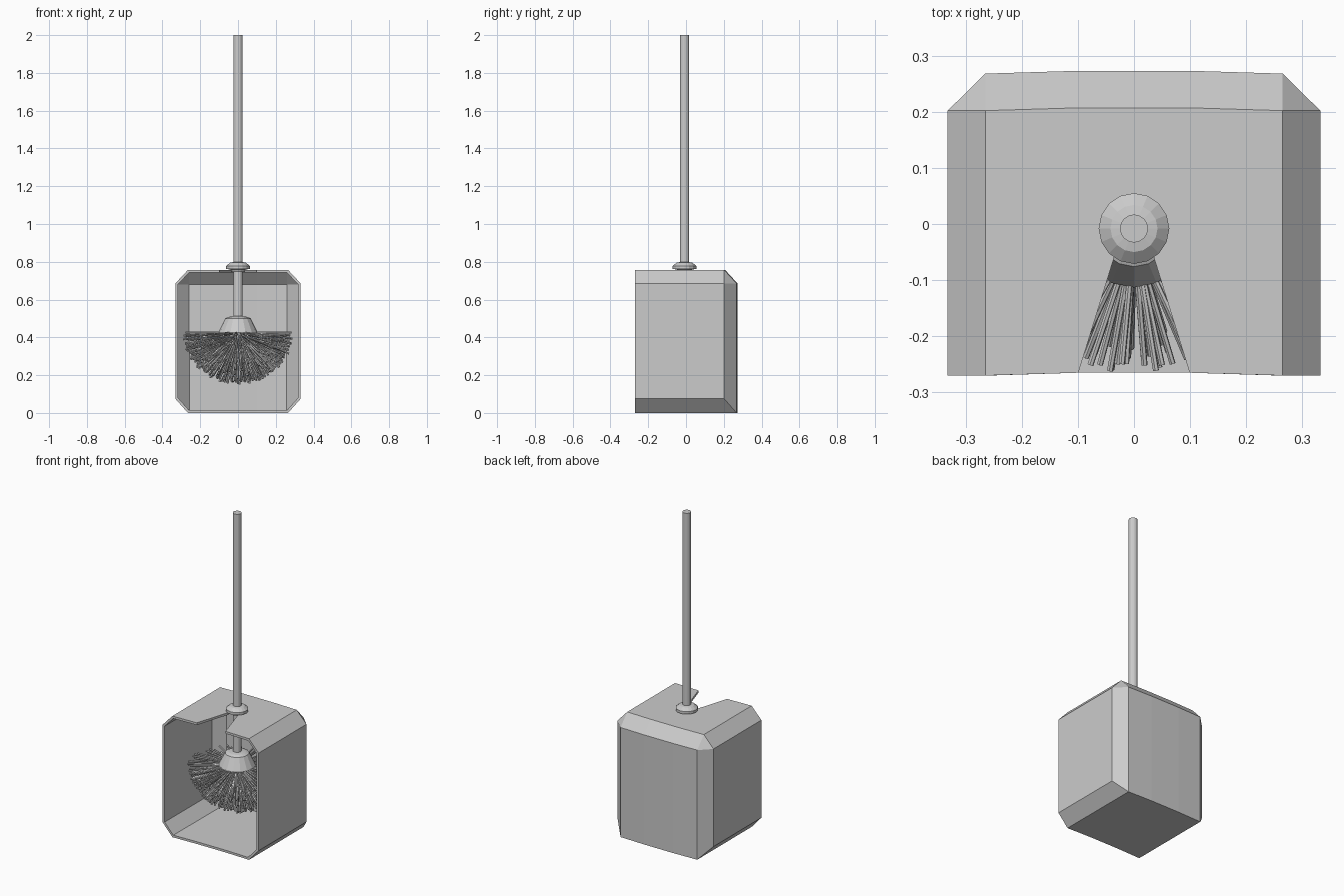
import bpy, bmesh, math, random
from mathutils import Vector

if "Cube" in bpy.data.objects:
    bpy.data.objects.remove(bpy.data.objects["Cube"])

random.seed(4)
ROD_Y = -0.008


def make_object(name, bm):
    bmesh.ops.recalc_face_normals(bm, faces=bm.faces[:])
    me = bpy.data.meshes.new(name)
    bm.to_mesh(me)
    bm.free()
    ob = bpy.data.objects.new(name, me)
    bpy.context.collection.objects.link(ob)
    return ob


def lathe(name, profile, sides=16):
    """Closed solid of revolution around the rod axis from (radius, z) points."""
    bm = bmesh.new()
    rings = [[bm.verts.new((r * math.cos(2 * math.pi * i / sides),
                            ROD_Y + r * math.sin(2 * math.pi * i / sides), z))
              for i in range(sides)] for r, z in profile]
    for a, b in zip(rings, rings[1:]):
        for i in range(sides):
            j = (i + 1) % sides
            bm.faces.new((a[i], a[j], b[j], b[i]))
    bm.faces.new(rings[0])
    bm.faces.new(rings[-1])
    return make_object(name, bm)


# Holder: open-fronted box with chamfered edges and slightly bowed panels
W, C, TOP = 0.332, 0.265, 0.757
xs = [-C, -0.1, 0.1, C]
bow = [0, 0.005, 0.005, 0]
bm = bmesh.new()


def row(y, z):
    return [bm.verts.new((x, y + b, z)) for x, b in zip(xs, bow)]


def sides(y, z):
    return [bm.verts.new((s * W, y, z)) for s in (-1, 1)]


top_f, top_b = row(-0.27, TOP), row(0.202, TOP)
back_t, bot_b = row(0.268, 0.685), row(0.268, 0)
bot_f = row(-0.27, 0)
up_f, up_b = sides(-0.27, 0.685), sides(0.202, 0.685)
lo_f, lo_b = sides(-0.27, 0.075), sides(0.202, 0.075)
for a, b in ((top_f, top_b), (top_b, back_t), (back_t, bot_b), (bot_b, bot_f)):
    for i in range(3):
        bm.faces.new((a[i], a[i + 1], b[i + 1], b[i]))
for s, e in ((0, 0), (1, 3)):
    bm.faces.new((top_f[e], top_b[e], up_b[s], up_f[s]))
    bm.faces.new((up_f[s], up_b[s], lo_b[s], lo_f[s]))
    bm.faces.new((lo_f[s], lo_b[s], bot_b[e], bot_f[e]))
    bm.faces.new((top_b[e], back_t[e], up_b[s]))
    bm.faces.new((up_b[s], back_t[e], bot_b[e], lo_b[s]))
holder = make_object("holder", bm)
shell = holder.modifiers.new("shell", 'SOLIDIFY')
shell.thickness = 0.014
shell.offset = -1
shell.use_even_offset = True

# Keyhole slot in the lid, flaring towards the front
outline = [(-0.11, -0.3), (0.11, -0.3), (0.034, -0.055)]
outline += [(0.034 * math.cos(a), ROD_Y + 0.034 * math.sin(a))
            for a in [math.pi * i / 8 for i in range(9)]]
outline.append((-0.034, -0.055))
bm = bmesh.new()
base = bm.faces.new([bm.verts.new((x, y, 0.72)) for x, y in outline])
ext = bmesh.ops.extrude_face_region(bm, geom=[base])
bmesh.ops.translate(bm, vec=(0, 0, 0.1),
                    verts=[g for g in ext["geom"] if isinstance(g, bmesh.types.BMVert)])
if base.is_valid is False:
    bmesh.ops.holes_fill(bm, edges=bm.edges[:])
cutter = make_object("slot_cutter", bm)
cut = holder.modifiers.new("slot", 'BOOLEAN')
cut.operation = 'DIFFERENCE'
cut.object = cutter
cut.solver = 'EXACT'
bpy.context.view_layer.objects.active = holder
for m in ("shell", "slot"):
    bpy.ops.object.modifier_apply(modifier=m)
bpy.data.objects.remove(cutter)

# Handle, collar resting on the lid, and brush head
lathe("handle", [(0.025, 0.45), (0.025, 2.0)])
lathe("collar", [(0.034, 0.745), (0.04, 0.759), (0.063, 0.762), (0.063, 0.778),
                 (0.042, 0.795), (0.025, 0.798)])
lathe("brush_head", [(0.03, 0.335), (0.07, 0.355), (0.095, 0.39), (0.105, 0.425),
                     (0.068, 0.5), (0.05, 0.508), (0.025, 0.512)])

# Bristles fanning over the lower half of an ellipsoid
bm = bmesh.new()
centre = Vector((0, ROD_Y, 0.425))
COUNT, SIDES, R = 480, 6, 0.0055
for k in range(COUNT):
    down = min(1, max(0, (k + 0.5) / COUNT + random.uniform(-0.03, 0.03)))
    ang = k * 2.399963 + random.uniform(-0.08, 0.08)
    h = math.sqrt(1 - down * down)
    d = Vector((h * math.cos(ang), h * math.sin(ang), -down))
    reach = random.uniform(0.93, 1.0)
    tip = centre + Vector((d.x * 0.295, d.y * 0.26, d.z * 0.28)) * reach
    root = centre + d * 0.075
    axis = (tip - root).normalized()
    u = axis.orthogonal().normalized()
    v = axis.cross(u)
    ends = [[bm.verts.new(p + R * (u * math.cos(2 * math.pi * i / SIDES)
                                   + v * math.sin(2 * math.pi * i / SIDES)))
             for i in range(SIDES)] for p in (root, tip)]
    for i in range(SIDES):
        j = (i + 1) % SIDES
        bm.faces.new((ends[0][i], ends[0][j], ends[1][j], ends[1][i]))
    bm.faces.new(ends[0][::-1])
    bm.faces.new(ends[1])
make_object("bristles", bm)
